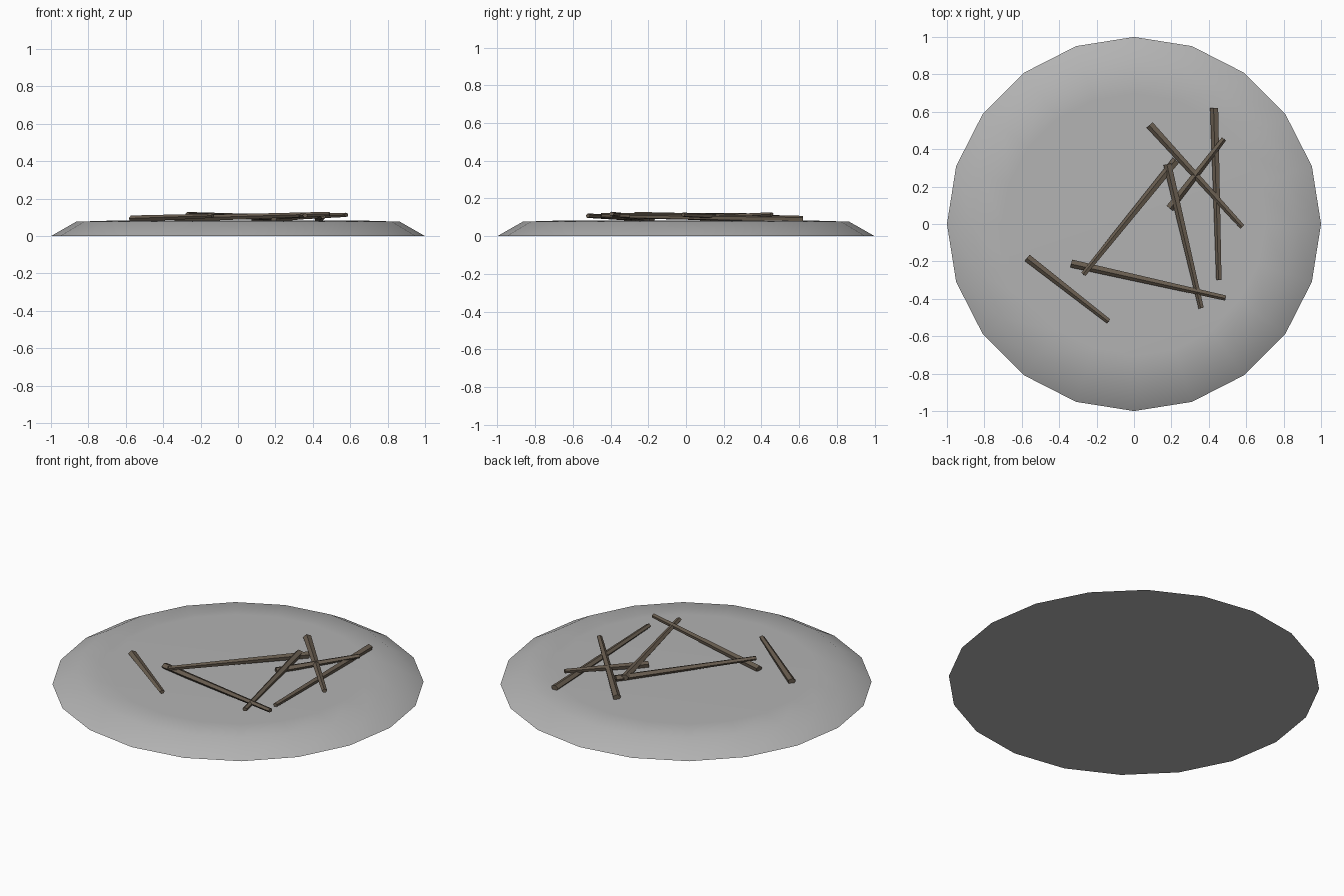
import bpy, bmesh, math
from mathutils import Vector

if "Cube" in bpy.data.objects:
    bpy.data.objects.remove(bpy.data.objects["Cube"])


def material(name, rgb):
    m = bpy.data.materials.new(name)
    m.diffuse_color = (*rgb, 1)
    m.use_nodes = True
    m.node_tree.nodes["Principled BSDF"].inputs["Base Color"].default_value = m.diffuse_color
    return m


def make_object(name, bm, mat, smooth=False):
    bmesh.ops.recalc_face_normals(bm, faces=bm.faces)
    for f in bm.faces:
        f.smooth = smooth and f.normal.z > -0.9
    me = bpy.data.meshes.new(name)
    bm.to_mesh(me)
    bm.free()
    me.materials.append(mat)
    ob = bpy.data.objects.new(name, me)
    bpy.context.collection.objects.link(ob)
    return ob


grey = material("pale_grey", (0.45, 0.45, 0.45))
brown = material("dry_wood_brown", (0.14, 0.11, 0.08))

# Low mound: twenty-sided rings with a sloping rim and a flat top
bm = bmesh.new()
N = 20
rings = []
for r, z in ((1.0, 0.0), (0.865, 0.077), (0.7, 0.082)):
    rings.append([bm.verts.new((r * math.cos(2 * math.pi * i / N),
                                r * math.sin(2 * math.pi * i / N), z))
                  for i in range(N)])
for a, b in zip(rings, rings[1:]):
    for i in range(N):
        j = (i + 1) % N
        bm.faces.new((a[i], a[j], b[j], b[i]))
bm.faces.new(rings[-1])
bm.faces.new(rings[0][::-1])
mound = make_object("mound", bm, grey, True)
mound.data.set_sharp_from_angle(angle=math.radians(40))


# Tapered five-sided stick from a thick end to a thin end
def stick(name, start, end, r1=0.023, r2=0.015, sides=5):
    start, end = Vector(start), Vector(end)
    d = (end - start).normalized()
    side = d.cross(Vector((0, 0, 1))).normalized()
    up = side.cross(d)
    bm = bmesh.new()
    ends = []
    for p, r in ((start, r1), (end, r2)):
        ends.append([bm.verts.new(p + r * (math.sin(t) * side + 0.8 * math.cos(t) * up))
                     for t in (2 * math.pi * k / sides + 0.2 for k in range(sides))])
    a, b = ends
    for i in range(sides):
        j = (i + 1) % sides
        bm.faces.new((a[i], a[j], b[j], b[i]))
    bm.faces.new(a)
    bm.faces.new(b[::-1])
    make_object(name, bm, brown)


# Scattered sticks: thick end, thin end
sticks = [
    ((0.43, 0.62, 0.090), (0.455, -0.30, 0.105)),
    ((0.085, 0.53, 0.092), (0.58, -0.015, 0.113)),
    ((0.19, 0.085, 0.092), (0.48, 0.455, 0.115)),
    ((0.225, 0.34, 0.097), (-0.27, -0.27, 0.117)),
    ((0.18, 0.32, 0.105), (0.36, -0.45, 0.110)),
    ((-0.57, -0.18, 0.092), (-0.135, -0.52, 0.108)),
    ((-0.335, -0.21, 0.092), (0.49, -0.395, 0.118)),
]
for n, (p, q) in enumerate(sticks, 1):
    stick(f"stick_{n}", p, q)
